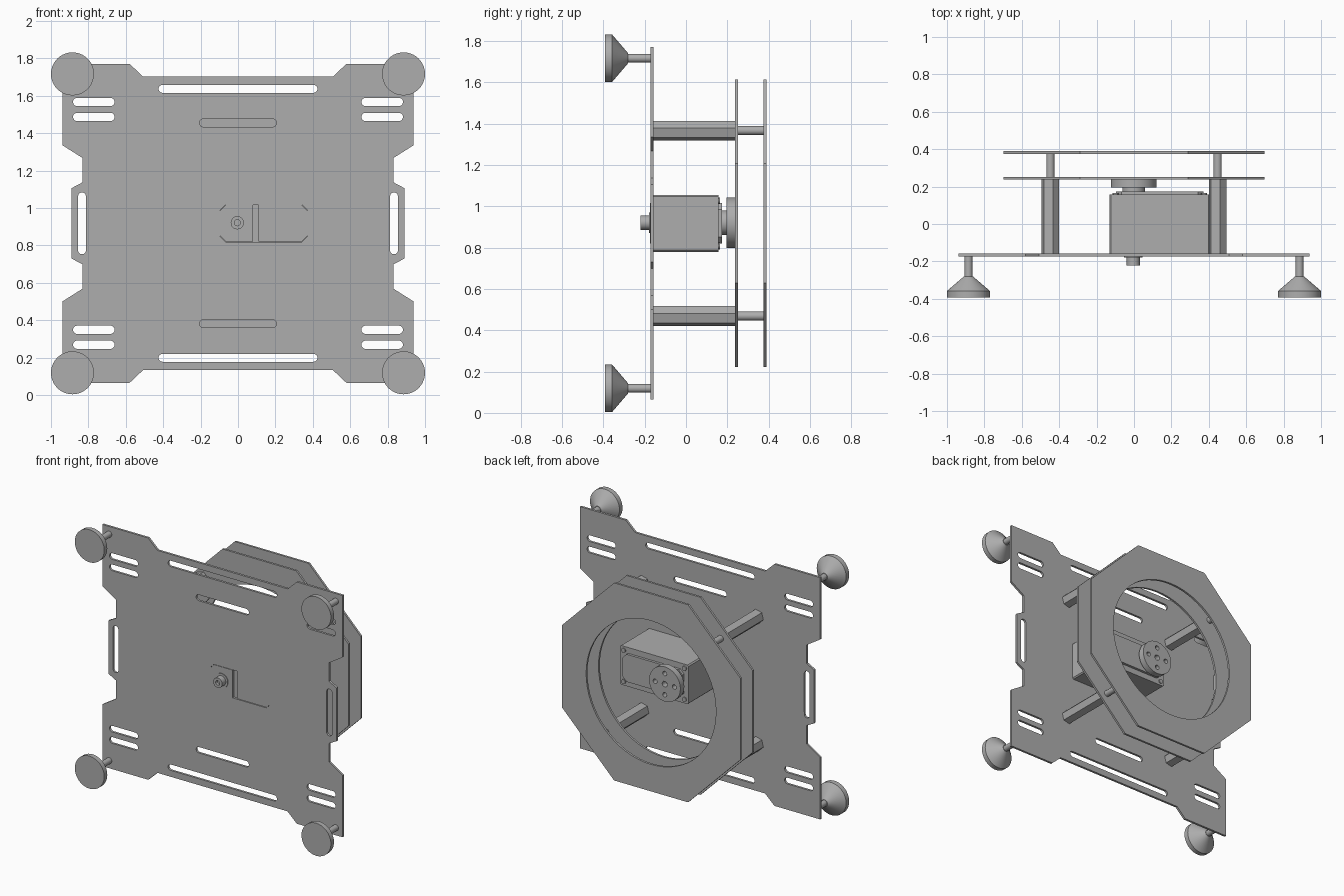
import bpy, bmesh
from math import pi, cos, sin, tan
from mathutils import Matrix

if "Cube" in bpy.data.objects:
    bpy.data.objects.remove(bpy.data.objects["Cube"])

ZC = 0.918  # height of the assembly's axis
grey = bpy.data.materials.new("plain grey")
grey.use_nodes = True
grey.diffuse_color = (0.42, 0.42, 0.42, 1)
grey.node_tree.nodes["Principled BSDF"].inputs["Base Color"].default_value = grey.diffuse_color


def add_object(name, mesh):
    mesh.materials.clear()
    mesh.materials.append(grey)
    ob = bpy.data.objects.new(name, mesh)
    bpy.context.collection.objects.link(ob)
    bpy.ops.object.select_all(action="DESELECT")
    ob.select_set(True)
    bpy.context.view_layer.objects.active = ob
    bpy.ops.object.shade_smooth_by_angle(angle=pi / 6)
    return ob


def sheet(name, loops, y0, y1):
    """Flat part in the xz plane: first loop is the outline, the rest are holes."""
    cu = bpy.data.curves.new(name, "CURVE")
    cu.dimensions = "2D"
    cu.fill_mode = "BOTH"
    cu.extrude = (y1 - y0) / 2
    for loop in loops:
        sp = cu.splines.new("POLY")
        sp.points.add(len(loop) - 1)
        for p, (x, z) in zip(sp.points, loop):
            p.co = (x, z, 0, 1)
        sp.use_cyclic_u = True
    tmp = bpy.data.objects.new("tmp", cu)
    bpy.context.collection.objects.link(tmp)
    dg = bpy.context.evaluated_depsgraph_get()
    mesh = bpy.data.meshes.new_from_object(tmp.evaluated_get(dg))
    bpy.data.objects.remove(tmp)
    bm = bmesh.new()
    bm.from_mesh(mesh)
    bmesh.ops.remove_doubles(bm, verts=bm.verts, dist=1e-5)
    bmesh.ops.transform(bm, verts=bm.verts, matrix=Matrix.Translation(
        (0, (y0 + y1) / 2, ZC)) @ Matrix.Rotation(pi / 2, 4, "X"))
    bmesh.ops.recalc_face_normals(bm, faces=bm.faces)
    bm.to_mesh(mesh)
    bm.free()
    return add_object(name, mesh)


def turned(name, profile, x, z, sides=32, turn=0.0):
    """Solid of revolution about the y direction; profile is (radius, y)."""
    bm = bmesh.new()
    rings = []
    for r, y in profile:
        rings.append([bm.verts.new((x + r * cos(turn + 2 * pi * i / sides), y,
                                    ZC + z + r * sin(turn + 2 * pi * i / sides)))
                      for i in range(sides)])
    for a, b in zip(rings, rings[1:]):
        for i in range(sides):
            j = (i + 1) % sides
            bm.faces.new((a[i], a[j], b[j], b[i]))
    bm.faces.new(rings[0])
    bm.faces.new(rings[-1])
    bmesh.ops.recalc_face_normals(bm, faces=bm.faces)
    mesh = bpy.data.meshes.new(name)
    bm.to_mesh(mesh)
    bm.free()
    return add_object(name, mesh)


def circle(x, z, r, n=48, turn=0.0):
    return [(x + r * cos(turn + 2 * pi * i / n), z + r * sin(turn + 2 * pi * i / n))
            for i in range(n)]


def slot(x, z, half_x, half_z, n=8):
    """Round-ended slot, along whichever half size is longer."""
    r = min(half_x, half_z)
    pts = []
    for sx, sz, start in ((1, 1, 0), (-1, 1, 1), (-1, -1, 2), (1, -1, 3)):
        for i in range(n + 1):
            a = (start + i / n) * pi / 2
            p = (x + sx * (half_x - r) + r * cos(a), z + sz * (half_z - r) + r * sin(a))
            if not pts or abs(p[0] - pts[-1][0]) + abs(p[1] - pts[-1][1]) > 1e-5:
                pts.append(p)
    return pts[:-1]


def chamfered(x0, x1, h, left, right):
    return [(x0, -h + left), (x0 + left, -h), (x1 - right, -h), (x1, -h + right),
            (x1, h - right), (x1 - right, h), (x0 + left, h), (x0, h - left)]


# Mounting plate: one quarter of the outline, mirrored round
quarter = [(0.508, 0.785), (0.58, 0.853), (0.938, 0.853), (0.938, 0.417),
           (0.832, 0.35), (0.832, 0.219), (0.89, 0.188)]
right_half = quarter + [(x, -z) for x, z in reversed(quarter)]
outline = right_half + [(-x, z) for x, z in reversed(right_half)]
holes = [chamfered(-0.096, 0.372, 0.099, 0.03, 0.03)]
for s in (1, -1):
    holes.append(slot(0, s * 0.719, 0.425, 0.021))
    holes.append(slot(0, s * 0.537, 0.206, 0.021))
    holes.append(slot(s * 0.834, 0, 0.021, 0.165))
    for z in (0.649, 0.569):
        for t in (1, -1):
            holes.append(slot(t * 0.771, s * z, 0.111, 0.022))
sheet("mounting_plate", [outline] + holes, -0.173, -0.157)

# Two octagonal rings behind the plate
FLAT = 0.697
for name, y in (("inner_ring", 0.237), ("outer_ring", 0.375)):
    sheet(name, [circle(0, 0, FLAT / cos(pi / 8), 8, pi / 8), circle(0, 0, 0.507, 64)],
          y, y + 0.015)

# Standoffs, spacers and feet at the four corners
for sx, side in ((1, "left"), (-1, "right")):
    for sz, level in ((1, "upper"), (-1, "lower")):
        tag = f"{level}_{side}"
        x, z = sx * 0.447, sz * 0.449
        turned("standoff_" + tag, [(0.049, -0.157), (0.049, 0.237)], x, z, 6, pi / 12)
        turned("spacer_" + tag, [(0.022, 0.252), (0.022, 0.375)], x, z, 20)
        turned("foot_" + tag, [(0.115, -0.392), (0.115, -0.358), (0.024, -0.28),
                               (0.021, -0.28), (0.021, -0.173)], sx * 0.885, sz * 0.799, 40)

# Servo motor: body, lids and corner screws
body = sheet("servo_body", [chamfered(-0.13, 0.405, 0.138, 0.008, 0.008)], -0.157, 0.157)
sheet("servo_back_lid", [chamfered(-0.096, 0.372, 0.097, 0.03, 0.03)], 0.157, 0.175)
sheet("servo_front_lid", [chamfered(-0.095, 0.08, 0.098, 0.03, 0.001)], -0.175, -0.157)
sheet("servo_front_step", [chamfered(0.11, 0.371, 0.098, 0.001, 0.03)], -0.167, -0.157)
for x in (-0.1, 0.375):
    for z in (-0.11, 0.11):
        turned("servo_screw", [(0.016, 0.157), (0.016, 0.165)], x, z, 12)

# Front shaft with a hollow end
turned("front_shaft", [(0.05, -0.165), (0.05, -0.18), (0.035, -0.18), (0.035, -0.221),
                       (0.016, -0.221), (0.016, -0.2)], -0.004, 0.003)

# Output horn: hub and drilled disc
turned("horn_hub", [(0.06, 0.157), (0.06, 0.2)], -0.002, 0.003)
drill = [circle(-0.002, 0.003, 0.02, 16)]
for i in range(4):
    drill.append(circle(-0.002 + 0.075 * cos(i * pi / 2), 0.003 + 0.075 * sin(i * pi / 2), 0.016, 16))
sheet("horn_disc", [circle(-0.002, 0.003, 0.122)] + drill, 0.196, 0.24)
